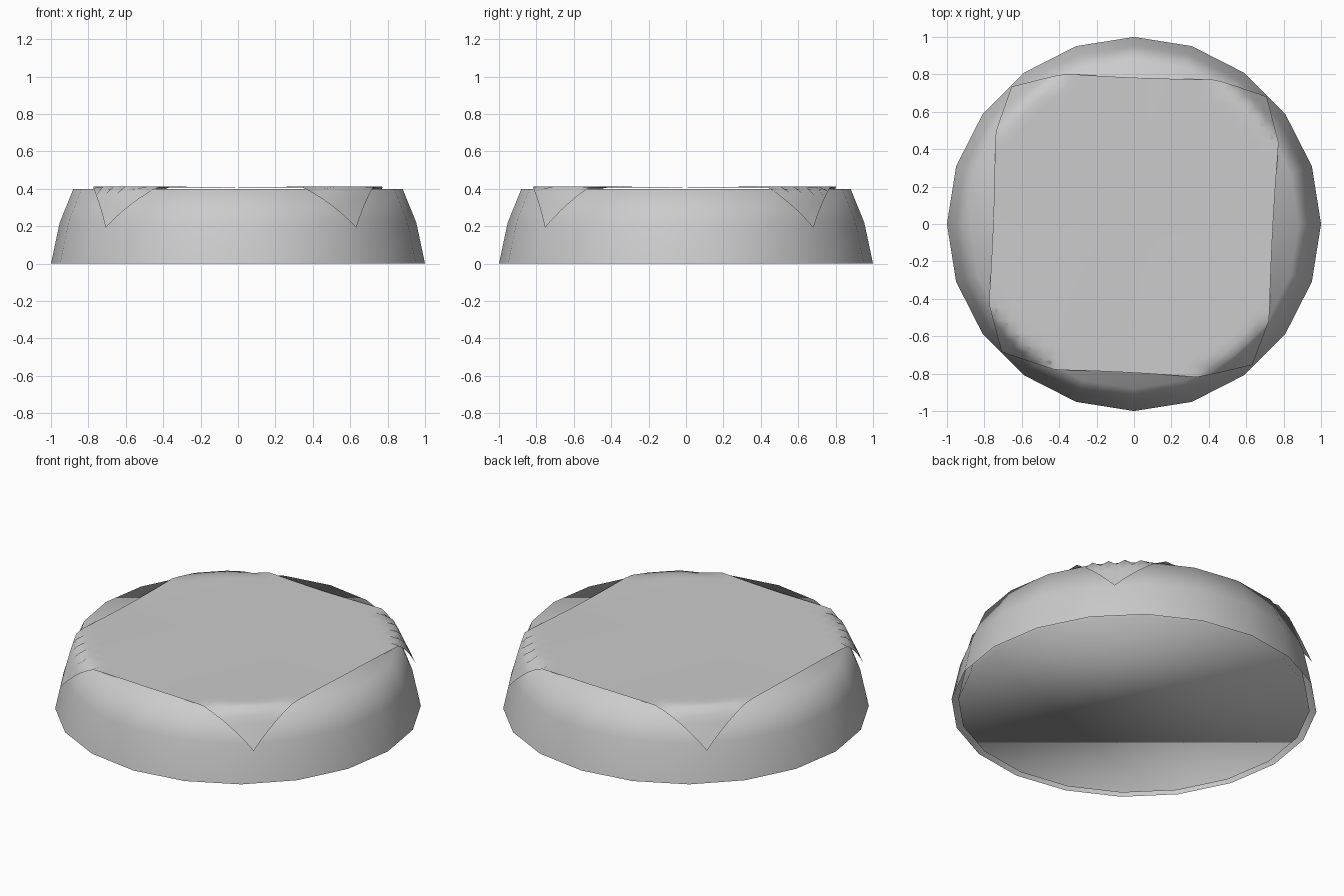
import bpy, bmesh, math
from mathutils import Vector

if "Cube" in bpy.data.objects:
    bpy.data.objects.remove(bpy.data.objects["Cube"])

SIDES = 20


def finish(name, bm):
    mesh = bpy.data.meshes.new(name)
    for f in bm.faces:
        f.smooth = True
    bm.to_mesh(mesh)
    bm.free()
    ob = bpy.data.objects.new(name, mesh)
    bpy.context.collection.objects.link(ob)
    return ob


def drum(name, profile, flip=False, bottom=True):
    """Rings of the profile (radius, z), closed with n-gon caps."""
    bm = bmesh.new()
    rings = []
    for r, z in profile:
        rings.append([bm.verts.new((r * math.cos(2 * math.pi * i / SIDES),
                                    r * math.sin(2 * math.pi * i / SIDES), z))
                      for i in range(SIDES)])
    for a, b in zip(rings, rings[1:]):
        for i in range(SIDES):
            j = (i + 1) % SIDES
            bm.faces.new((a[i], a[j], b[j], b[i]))
    bm.faces.new(rings[-1])
    if bottom:
        bm.faces.new(rings[0][::-1])
    if flip:
        bmesh.ops.reverse_faces(bm, faces=bm.faces[:])
    return finish(name, bm)


# Smooth round body
drum("round_body", [(0.963, 0.005), (0.92, 0.21), (0.85, 0.385)])

# Thin outer shell whose faces point inwards
drum("outer_shell", [(1.0, 0.0), (0.953, 0.22), (0.88, 0.4)], flip=True, bottom=False)

# Square cloth lying on top, its corners hanging over the rim
corners = [Vector((1.12 * math.cos(math.radians(a)), 1.12 * math.sin(math.radians(a))))
           for a in (224, 310, 43.8, 131.7)]
N = 24
bm = bmesh.new()
grid = []
for i in range(N + 1):
    row = []
    for j in range(N + 1):
        s, t = i / N, j / N
        p = (corners[0].lerp(corners[1], s)).lerp(corners[3].lerp(corners[2], s), t)
        u, v = 2 * s - 1, 2 * t - 1
        # edges pulled in slightly between the corners
        p.x *= 1 - 0.03 * (1 - v * v) * u * u
        p.y *= 1 - 0.03 * (1 - u * u) * v * v
        r = p.length
        z = 0.408 + 0.008 * abs(u * v)
        d = r - 0.885
        if d > 0:
            p *= (0.885 + 0.42 * d) / r
            z -= 0.95 * d
        row.append(bm.verts.new((p.x, p.y, z)))
    grid.append(row)
for i in range(N):
    for j in range(N):
        bm.faces.new((grid[i][j], grid[i + 1][j], grid[i + 1][j + 1], grid[i][j + 1]))
finish("cloth", bm)
